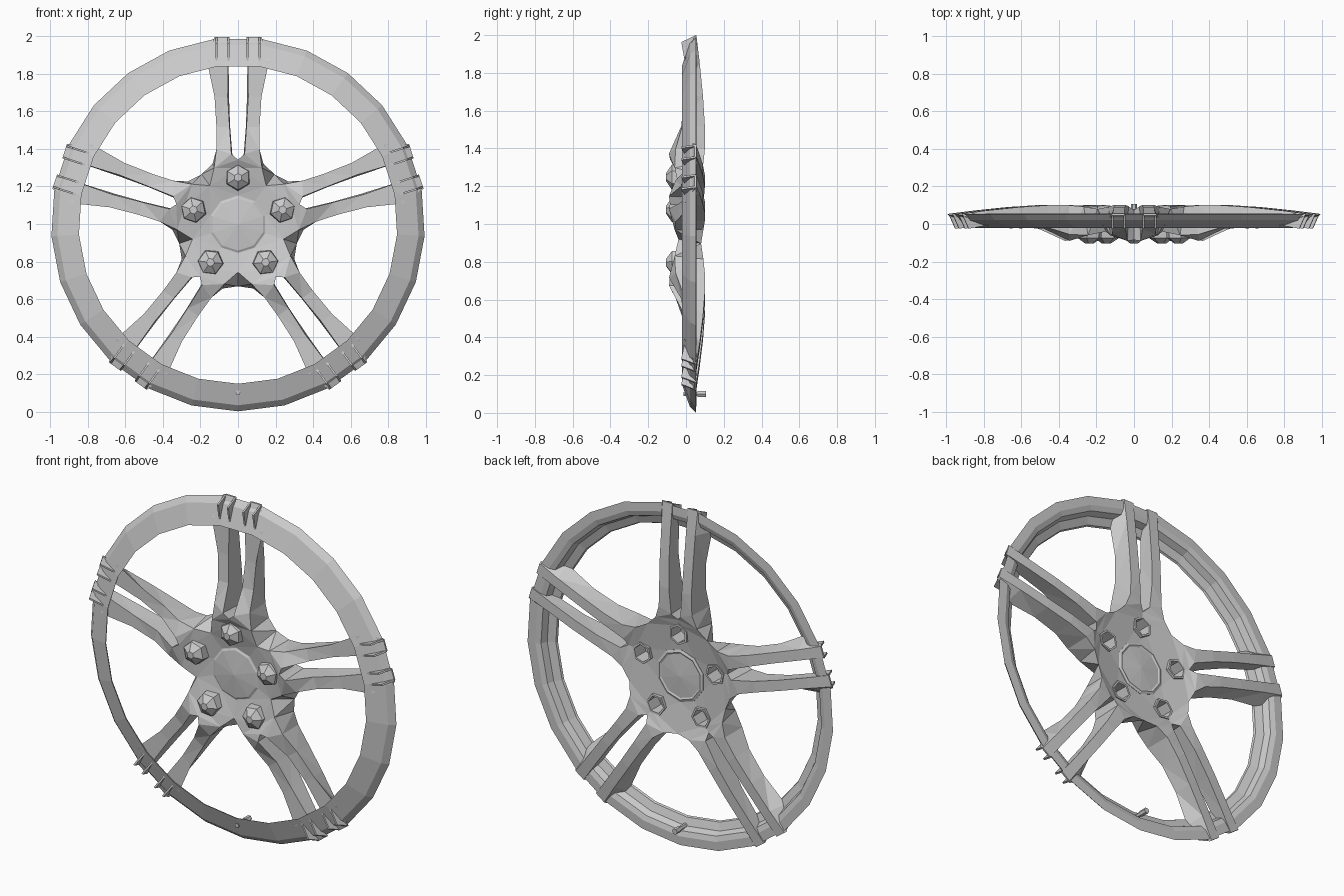
import bpy, bmesh, math
from mathutils import Vector

if "Cube" in bpy.data.objects:
    bpy.data.objects.remove(bpy.data.objects["Cube"])

CZ = 0.998                                   # wheel centre height
SPOKES = [math.radians(90 + 72 * k) for k in range(5)]


def pos(a, u, v, y):
    """Point at radial distance u, sideways offset v, on the spoke at angle a."""
    return Vector((u * math.cos(a) + v * math.sin(a), y,
                   CZ + u * math.sin(a) - v * math.cos(a)))


def finish(name, bm):
    bmesh.ops.remove_doubles(bm, verts=bm.verts, dist=0.0005)
    bmesh.ops.recalc_face_normals(bm, faces=bm.faces)
    me = bpy.data.meshes.new(name)
    bm.to_mesh(me)
    bm.free()
    ob = bpy.data.objects.new(name, me)
    bpy.context.collection.objects.link(ob)
    return ob


def lathe(bm, profile, sides, cx=0, cz=CZ, phase=0.0, closed=False):
    """Spin (radius, y) points about an axis along y."""
    rings = [[bm.verts.new((cx + r * math.cos(phase + math.tau * i / sides), y,
                            cz + r * math.sin(phase + math.tau * i / sides)))
              for i in range(sides)] for r, y in profile]
    pairs = list(zip(rings, rings[1:]))
    if closed:
        pairs.append((rings[-1], rings[0]))
    for p, q in pairs:
        for i in range(sides):
            j = (i + 1) % sides
            bm.faces.new((p[i], p[j], q[j], q[i]))
    if not closed:
        bm.faces.new(rings[0])
        bm.faces.new(rings[-1])


# Rim: conical front ring with raised lip at the back
bm = bmesh.new()
lathe(bm, [(0.85, -0.02), (0.965, 0.02), (0.997, 0.053), (0.945, 0.055),
           (0.915, 0.045), (0.90, 0.008), (0.855, -0.008)],
      25, phase=-math.pi / 2, closed=True)
finish("rim", bm)

# Spokes and hub: rows of back-inner, back-outer, front-outer, front-inner corners (u, v, y)
rows = [
    [(1.0, .05, .055), (1.0, .115, .055), (1.0, .125, .045), (1.0, .05, .045)],
    [(.86, .05, .072), (.86, .11, .072), (.87, .165, -.008), (.86, .052, -.008)],
    [(.68, .048, .09), (.68, .108, .09), (.68, .125, -.01), (.68, .055, -.01)],
    [(.52, .042, .1), (.52, .105, .1), (.52, .115, -.02), (.52, .045, -.025)],
    [(.37, .03, .095), (.40, .108, .1), (.40, .115, -.055), (.375, .035, -.09)],
    [(.34, 0, .075), (.325, .135, .092), (.30, .128, -.06), (.345, 0, -.085)],
    [(.30, 0, .065), (.267, .194, .08), (.206, .15, -.04), (.30, 0, -.06)],
    [(.155, 0, .05), (.1254, .0911, .05), (.1254, .0911, -.02), (.155, 0, -.02)],
]
bm = bmesh.new()
for a in SPOKES:
    for s in (1, -1):
        g = [[bm.verts.new(pos(a, u, v * s, y)) for u, v, y in row] for row in rows]
        bm.faces.new(g[0])
        for i, (p, q) in enumerate(zip(g, g[1:])):
            bm.faces.new((p[0], p[1], q[1], q[0]))           # back
            bm.faces.new((p[2], p[3], q[3], q[2]))           # front
            if i < 6:
                bm.faces.new((p[1], p[2], q[2], q[1]))       # outer flank
            if i < 5:
                bm.faces.new((p[3], p[0], q[0], q[3]))       # slot wall
        for k, y in ((0, .05), (3, -.02)):                   # hub centre
            c = bm.verts.new((0, y, CZ))
            m = (1, 2)[k == 3]
            bm.faces.new((g[7][k], g[7][m], c))
bmesh.ops.remove_doubles(bm, verts=bm.verts, dist=0.0005)
bmesh.ops.triangulate(bm, faces=[f for f in bm.faces if len(f.verts) > 3])
spokes = finish("spokes_and_hub", bm)

# Hexagonal bolt recesses cut in the back of the hub
bm = bmesh.new()
for a in SPOKES:
    c = pos(a, 0.25, 0, 0)
    lathe(bm, [(0.052, -0.02), (0.052, 0.2)], 6, c.x, c.z, a)
cutter = finish("bolt_recess_cutter", bm)
cutter.hide_render = True
mod = spokes.modifiers.new("recesses", 'BOOLEAN')
mod.operation = 'DIFFERENCE'
mod.solver = 'EXACT'
mod.object = cutter
bpy.context.view_layer.objects.active = spokes
bpy.ops.object.modifier_apply(modifier=mod.name)
bpy.data.objects.remove(cutter)

# Bolt sockets: faceted cones on the front, thin hex collars at the back
bm = bmesh.new()
for a in SPOKES:
    c = pos(a, 0.25, 0, 0)
    lathe(bm, [(0.072, -0.022), (0.066, -0.075), (0.022, -0.105)], 6, c.x, c.z, a)
    lathe(bm, [(0.062, 0.03), (0.062, 0.074), (0.05, 0.074), (0.05, 0.03)],
          6, c.x, c.z, a, closed=True)
finish("bolt_sockets", bm)

# Centre cap: ten-sided shallow dome on both faces
bm = bmesh.new()
lathe(bm, [(0.002, -0.04), (0.14, -0.026), (0.155, -0.018),
           (0.155, 0.052), (0.14, 0.058), (0.13, 0.053), (0.002, 0.062)],
      10, phase=math.pi / 2)
finish("centre_cap", bm)

# Rim fins: thin wedges where the spoke walls break through the front ring
bm = bmesh.new()
for a in SPOKES:
    for v in (-.115, -.05, .05, .115):
        sides = [[bm.verts.new(pos(a, u, v + d, y)) for u, y in
                  ((.87, -.008), (.965, -.025), (1.0, .05))] for d in (-.005, .005)]
        bm.faces.new(sides[0])
        bm.faces.new(sides[1])
        for i in range(3):
            j = (i + 1) % 3
            bm.faces.new((sides[0][i], sides[0][j], sides[1][j], sides[1][i]))
finish("rim_fins", bm)

# Valve stem at the bottom of the rim
bm = bmesh.new()
lathe(bm, [(0.013, -0.012), (0.013, 0.06), (0.017, 0.06), (0.017, 0.106)], 6, 0, 0.1)
finish("valve_stem", bm)
